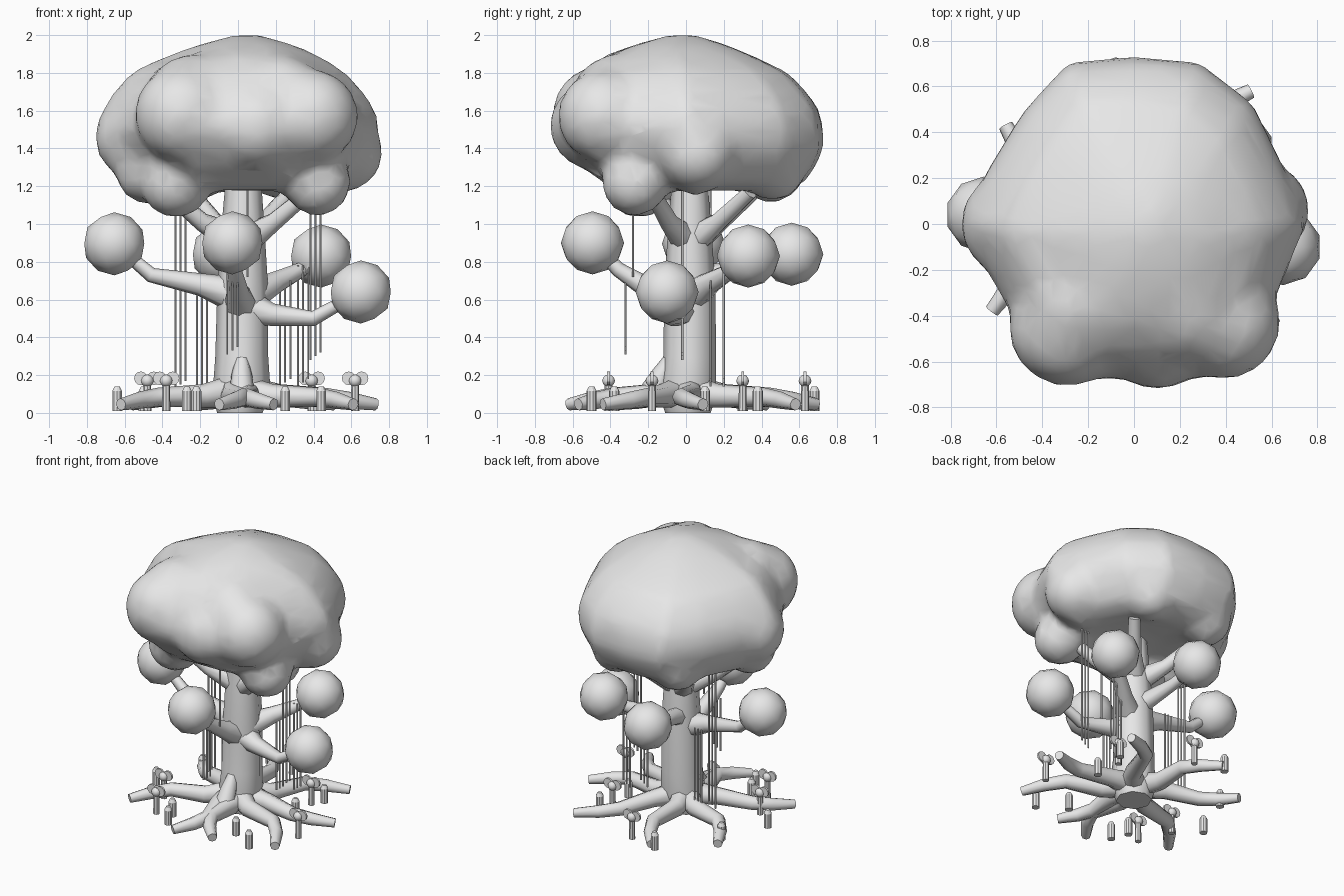
import bpy, bmesh, math
from mathutils import Vector, Matrix

old = bpy.data.objects.get("Cube")
if old:
    bpy.data.objects.remove(old, do_unlink=True)

GREY = (0.8, 0.8, 0.8, 1.0)
mat = bpy.data.materials.new("plain grey")
mat.use_nodes = True
mat.diffuse_color = GREY
mat.node_tree.nodes["Principled BSDF"].inputs["Base Color"].default_value = GREY


def finish(ob, angle=50):
    """Turn curves and modifiers into mesh, give it the material and shading."""
    bpy.ops.object.select_all(action='DESELECT')
    ob.select_set(True)
    bpy.context.view_layer.objects.active = ob
    bpy.ops.object.convert(target='MESH')
    ob = bpy.context.object
    ob.data.materials.clear()
    ob.data.materials.append(mat)
    bpy.ops.object.shade_smooth_by_angle(angle=math.radians(angle))


def mesh_object(name, bm):
    me = bpy.data.meshes.new(name)
    bm.to_mesh(me)
    bm.free()
    ob = bpy.data.objects.new(name, me)
    bpy.context.collection.objects.link(ob)
    return ob


def tube(name, points, radii):
    """Tapered limb along a bent path."""
    cu = bpy.data.curves.new(name, 'CURVE')
    cu.dimensions = '3D'
    cu.bevel_depth = 1.0
    cu.bevel_resolution = 2
    cu.use_fill_caps = True
    sp = cu.splines.new('POLY')
    sp.points.add(len(points) - 1)
    for p, co, r in zip(sp.points, points, radii):
        p.co = (*co, 1)
        p.radius = r
    ob = bpy.data.objects.new(name, cu)
    bpy.context.collection.objects.link(ob)
    finish(ob)


def add_ball(bm, centre, r, sub=2):
    bmesh.ops.create_icosphere(bm, subdivisions=sub, radius=r,
                               matrix=Matrix.Translation(centre))


def add_rod(bm, base, height, r1, r2, sides=8):
    m = Matrix.Translation(Vector(base) + Vector((0, 0, height / 2)))
    bmesh.ops.create_cone(bm, cap_ends=True, segments=sides, radius1=r1, radius2=r2,
                          depth=height, matrix=m)


def add_loft(bm, outline, rings):
    """Closed body: the polar outline scaled at each height (z, scale, shift in x, y)."""
    n = len(outline)
    loops = []
    for z, s, dx, dy in rings:
        loops.append([bm.verts.new((s * r * math.cos(k * math.tau / n) + dx,
                                    s * r * math.sin(k * math.tau / n) + dy, z))
                      for k, r in enumerate(outline)])
    for a, b in zip(loops, loops[1:]):
        for k in range(n):
            bm.faces.new((a[k], a[k - 1], b[k - 1], b[k]))
    bm.faces.new(loops[0])
    bm.faces.new(reversed(loops[-1]))
    bmesh.ops.recalc_face_normals(bm, faces=bm.faces[:])


# Canopy: a broad six-cornered crown fused with a few bulges
bm = bmesh.new()
add_loft(bm, [.755, .7, .74, .76, .73, .76, .69, .68, .75, .67, .68, .74, .68, .74, .74, .7],
         [(2.0, .1, .05, -.02), (1.945, .36, .04, -.04), (1.88, .57, .02, -.04),
          (1.8, .77, 0, -.02), (1.7, .89, 0, -.01), (1.6, .97, 0, 0), (1.5, 1, 0, 0),
          (1.4, .96, 0, .03), (1.3, .87, 0, .05), (1.21, .74, 0, .08),
          (1.17, .55, 0, .06), (1.21, .25, 0, 0)])
for x, y, z, r in [(-.29, -.45, 1.58, .26), (.1, -.49, 1.52, .235), (.39, -.43, 1.57, .25),
                   (-.24, -.34, 1.64, .26), (.22, -.36, 1.64, .26), (0, -.3, 1.67, .26),
                   (.56, .06, 1.38, .21), (-.53, 0, 1.46, .23), (.1, .5, 1.52, .22),
                   (.42, -.27, 1.22, .18), (-.33, -.25, 1.22, .19),
                   (-.47, -.07, 1.28, .18), (.24, .46, 1.29, .17), (-.24, .45, 1.29, .18),
                   (.5, .05, 1.31, .16)]:
    add_ball(bm, (x, y, z), r, 3)
canopy = mesh_object("canopy", bm)
rm = canopy.modifiers.new("fuse", 'REMESH')
rm.mode = 'VOXEL'
rm.voxel_size = .035
sm = canopy.modifiers.new("soften", 'SMOOTH')
sm.factor = .5
sm.iterations = 9
dec = canopy.modifiers.new("simplify", 'DECIMATE')
dec.ratio = .2
finish(canopy, 60)

# Trunk with a slight foot, and a ridge at the front
tube("trunk", [(.01, .01, 0), (.01, .01, .06), (.02, .01, .16), (.02, .02, .3),
               (.025, .02, .65), (.025, .02, .9), (.03, .02, 1.35)],
     [.12, .14, .15, .14, .135, .12, .085])
tube("front_ridge", [(.02, -.08, .3), (.02, -.13, .2), (.02, -.19, .09)], [.03, .055, .07])

# Roots: each leaves the foot, bends and tapers towards its end
root_ends = [(-.62, -.38), (-.1, -.62), (.19, -.57), (.61, -.44),
             (.73, .09), (.51, .58), (-.2, .69), (-.56, .43)]
for i, (x, y) in enumerate(root_ends):
    bend = .09 if i % 2 else -.08
    side = Vector((-y, x, 0)).normalized() * bend
    end = Vector((x, y, .045))
    tube("root", [(0, 0, .12), (x * .3, y * .3, .09),
                  end * .62 + side + Vector((0, 0, .055)),
                  end * .8 + side * .7 + Vector((0, 0, .03)), end],
         [.09, .062, .05, .045, .032])

# Side branches, each carrying a round leaf ball
limbs = [((-.655, .04, .895), [(0, 0, .62), (-.2, .02, .68), (-.46, .03, .73)]),
         ((-.03, -.495, .9), [(.02, 0, .55), (0, -.17, .64), (-.02, -.36, .76)]),
         ((.44, .33, .83), [(.03, 0, .6), (.2, .13, .69), (.34, .25, .76)]),
         ((-.08, .56, .84), [(.02, 0, .66), (-.01, .13, .73), (-.05, .35, .77)]),
         ((.65, -.1, .64), [(.03, 0, .57), (.18, -.04, .52), (.4, -.08, .5)])]
for centre, path in limbs:
    tube("side_branch", path + [centre], [.1, .06, .04, .03])
    bm = bmesh.new()
    add_ball(bm, centre, .167)
    finish(mesh_object("leaf_ball", bm))

# Upper branches that reach into the canopy
for x, y in [(-.38, -.15), (.38, -.18), (.28, .34), (-.25, .36)]:
    tube("upper_branch", [(.02, .02, .9), (x * .5, y * .5, 1.01), (x, y, 1.17)],
         [.09, .05, .04])

# Hanging vines in groups of three: x, y, bottom, top
bm = bmesh.new()
for x, y, z0, z1 in [(-.305, .13, .13, 1.2), (-.19, .13, .11, .68), (-.03, -.32, .31, .7),
                     (.25, .13, .14, .7), (.345, .2, .14, .78), (.41, -.02, .28, 1.2)]:
    for k in (-1, 0, 1):
        rise = (k + 1) * .02
        add_rod(bm, (x + k * .027, y, z0 + rise), z1 - z0 - rise, .006, .006, 6)
add_rod(bm, (.05, -.28, .72), .5, .006, .006, 6)
finish(mesh_object("hanging_vines", bm))

# Round-topped posts around the roots
for x, y in [(-.22, -.5), (-.27, -.38), (-.64, -.04), (.25, -.38), (.44, -.5),
             (.4, .1), (.44, .38), (-.5, .3), (-.22, .68)]:
    bm = bmesh.new()
    add_rod(bm, (x, y, .01), .105, .027, .027, 10)
    add_rod(bm, (x, y, .115), .025, .027, .014, 10)
    finish(mesh_object("post", bm), 30)

# Little plants: a stem, a bead and two flat round leaves
for x, y in [(-.38, -.41), (-.48, -.18), (.62, -.18), (.39, .3), (0, .63)]:
    bm = bmesh.new()
    add_rod(bm, (x, y, .01), .15, .022, .02)
    add_ball(bm, (x, y, .17), .034)
    for s in (-1, 1):
        m = Matrix.Translation((x + s * .034, y, .183)) @ Matrix.Rotation(math.pi / 2, 4, 'X')
        bmesh.ops.create_cone(bm, cap_ends=True, segments=12, radius1=.036, radius2=.036,
                              depth=.014, matrix=m)
    finish(mesh_object("little_plant", bm), 30)
